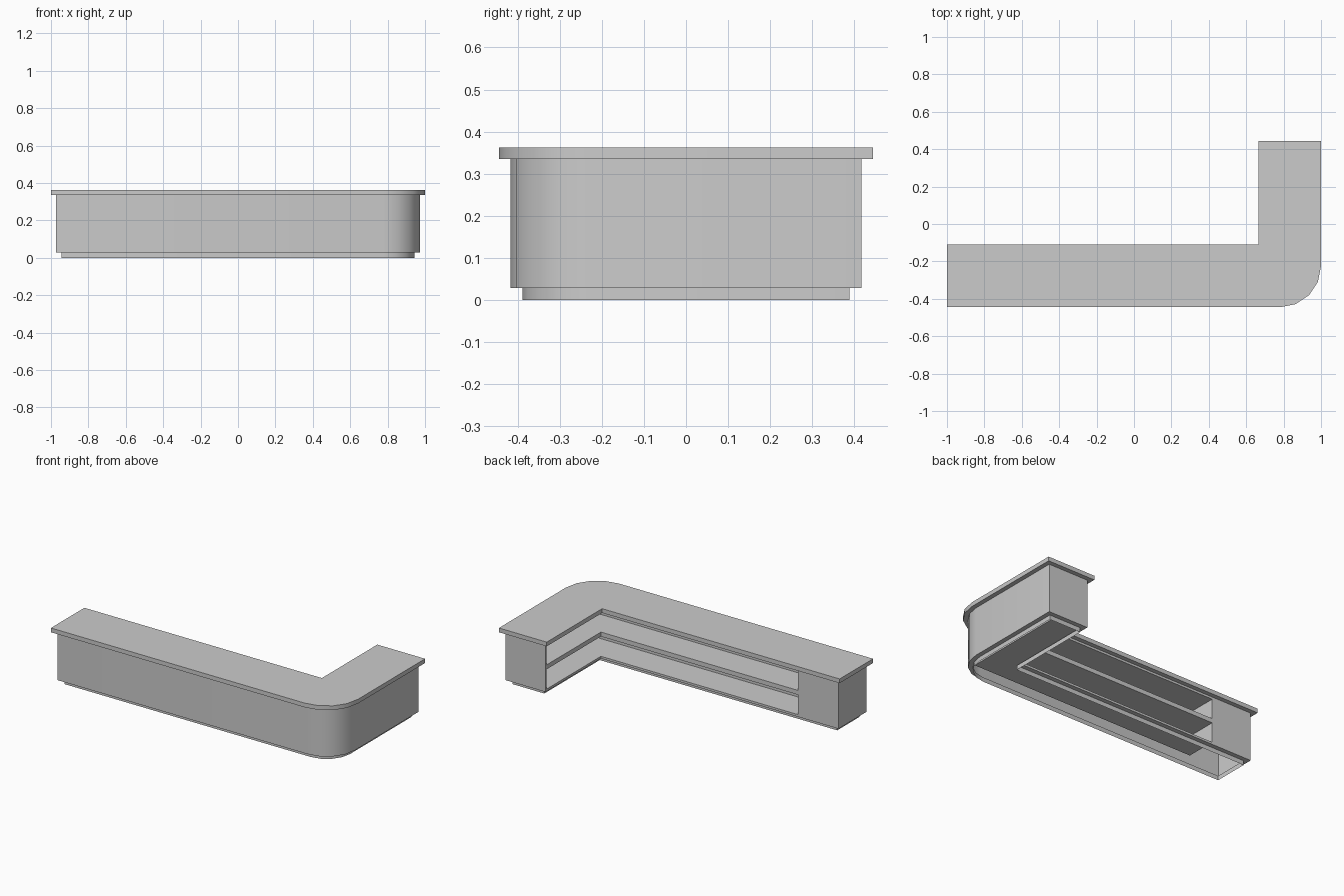
import bpy, bmesh, math

if "Cube" in bpy.data.objects:
    bpy.data.objects.remove(bpy.data.objects["Cube"])

SEG = 4                                  # facets in the rounded corner
Z_FOOT, Z_TOP, Z_MAX = 0.028, 0.335, 0.362


def outline(d):
    """L-shaped counter footprint, inset by d, counter-clockwise from above."""
    r = 0.22 - d
    pts = [(-1 + d, -0.445 + d)]
    for i in range(SEG + 1):
        a = -math.pi / 2 + i * math.pi / 2 / SEG
        pts.append((0.78 + r * math.cos(a), -0.225 + r * math.sin(a)))
    return pts + [(1 - d, 0.445 - d), (0.665 + d, 0.445 - d),
                  (0.665 + d, -0.11 - d), (-1 + d, -0.11 - d)]


def strip(bm, path, z0, z1, closed=False, top=None):
    """Quads between a path at z0 and a path (same or other) at z1."""
    lo = [bm.verts.new((x, y, z0)) for x, y in path]
    hi = [bm.verts.new((x, y, z1)) for x, y in (top or path)]
    n = len(path)
    for i in range(n if closed else n - 1):
        j = (i + 1) % n
        bm.faces.new((lo[i], lo[j], hi[j], hi[i]))


def flat(bm, path, z, up=True):
    f = bm.faces.new([bm.verts.new((x, y, z)) for x, y in path])
    f.normal_update()
    if (f.normal.z > 0) != up:
        f.normal_flip()


def finish(bm, name):
    bmesh.ops.remove_doubles(bm, verts=bm.verts, dist=1e-5)
    me = bpy.data.meshes.new(name)
    bm.to_mesh(me)
    bm.free()
    ob = bpy.data.objects.new(name, me)
    bpy.context.collection.objects.link(ob)
    bpy.ops.object.select_all(action='DESELECT')
    ob.select_set(True)
    bpy.context.view_layer.objects.active = ob
    bpy.ops.object.shade_smooth_by_angle(angle=math.radians(30))
    return ob


# Countertop slab
bm = bmesh.new()
slab = outline(0)
strip(bm, slab, Z_TOP, Z_MAX, closed=True)
flat(bm, slab, Z_MAX)
flat(bm, slab, Z_TOP, up=False)
finish(bm, "countertop")

# Recessed plinth, open underneath, with the ledge under the body
bm = bmesh.new()
body, foot = outline(0.028), outline(0.056)
strip(bm, foot, 0, Z_FOOT, closed=True)
strip(bm, foot, Z_FOOT, Z_FOOT, closed=True, top=body)
finish(bm, "plinth")

# Shelf layout on the staff side
X0, Y1 = -0.69, 0.405                    # ends of the shelf openings
XI, YI = 0.693, -0.138                   # inner faces of the body
XB, YB = 0.889, -0.334                   # backs of the shelves
LIP = 0.014
mid = (Z_FOOT + Z_TOP) / 2
openings = [(Z_FOOT + LIP, mid - LIP), (mid + LIP, Z_TOP - LIP)]
front = [(XI, Y1), (XI, YI), (X0, YI)]
back = [(X0, YI), (X0, YB), (XB, YB), (XB, Y1), (XI, Y1)]

# Body walls: outer sides and ends, then the solid panels beside the openings
bm = bmesh.new()
strip(bm, [body[-1]] + body[:-2], Z_FOOT, Z_TOP)
strip(bm, [body[-3], (XI, Y1)], Z_FOOT, Z_TOP)
strip(bm, [(X0, YI), body[-1]], Z_FOOT, Z_TOP)
finish(bm, "counter_body")

# Front edges of floor, middle shelf and top rail
bm = bmesh.new()
for z0, z1 in ((Z_FOOT, Z_FOOT + LIP), (mid - LIP, mid + LIP), (Z_TOP - LIP, Z_TOP)):
    strip(bm, front, z0, z1)
finish(bm, "shelf_edges")

# Shelf recesses: floor, ceiling, back and end walls
for name, (z0, z1) in zip(("lower_shelf", "upper_shelf"), openings):
    bm = bmesh.new()
    niche = back + [(XI, YI)]
    flat(bm, niche, z0)
    flat(bm, niche, z1, up=False)
    strip(bm, back[::-1], z0, z1)
    for f in bm.faces:
        f.normal_update()
    finish(bm, name)
